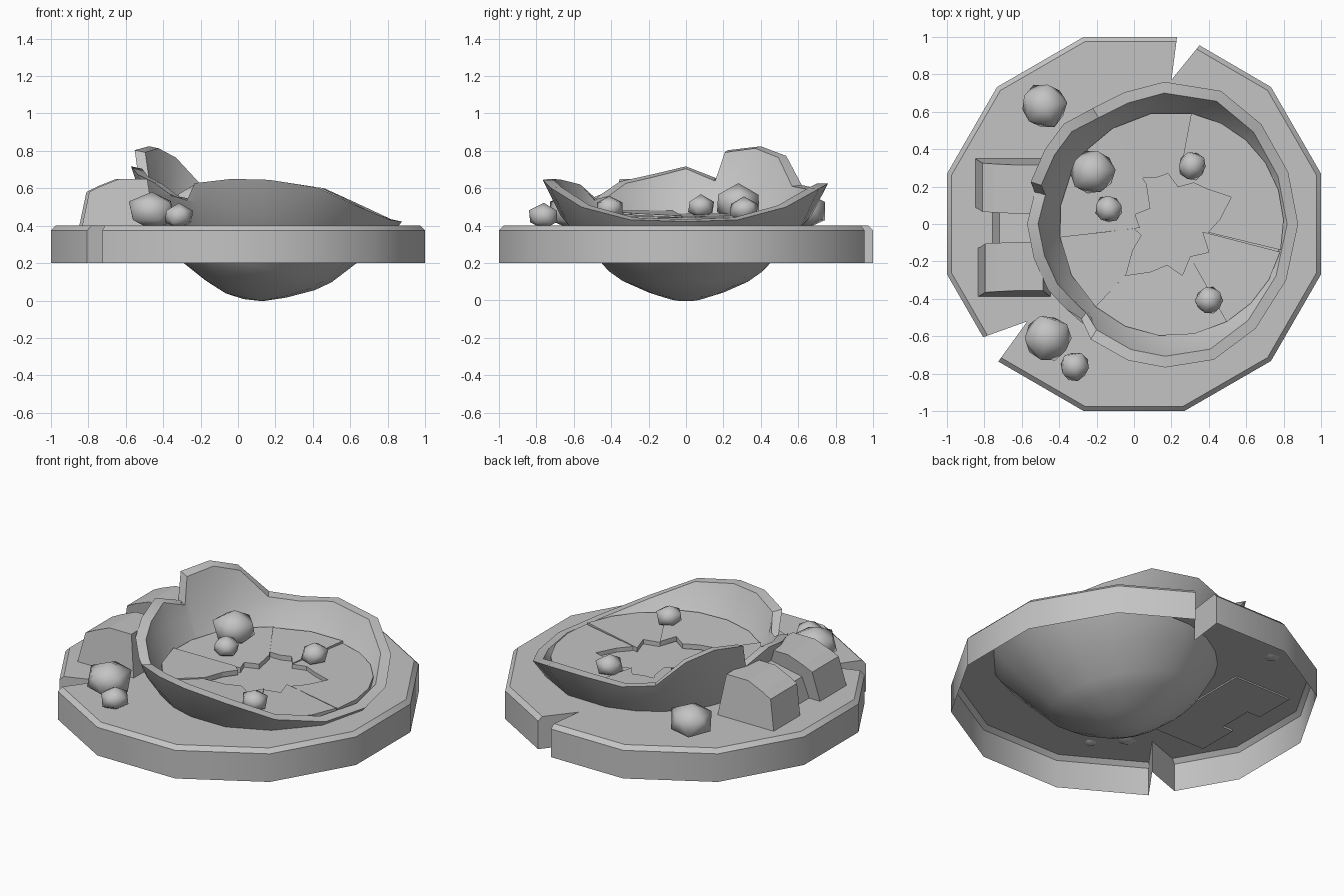
import bpy, bmesh, random
from math import sin, cos, radians, hypot
from mathutils import Vector, Matrix

random.seed(4)
old = bpy.data.objects.get("Cube")
if old:
    bpy.data.objects.remove(old)

stone = bpy.data.materials.new("grey_stone")
stone.use_nodes = True
GREY = (0.55, 0.55, 0.55, 1)
stone.diffuse_color = GREY
stone.node_tree.nodes["Principled BSDF"].inputs["Base Color"].default_value = GREY


def finish(bm, name, angle=35):
    bmesh.ops.recalc_face_normals(bm, faces=bm.faces)
    me = bpy.data.meshes.new(name)
    bm.to_mesh(me)
    bm.free()
    me.materials.append(stone)
    ob = bpy.data.objects.new(name, me)
    bpy.context.collection.objects.link(ob)
    bpy.ops.object.select_all(action='DESELECT')
    ob.select_set(True)
    bpy.context.view_layer.objects.active = ob
    if angle:
        bpy.ops.object.shade_smooth_by_angle(angle=radians(angle))


def polar(r, deg, centre=(0, 0), z=0):
    return Vector((centre[0] + r * cos(radians(deg)), centre[1] + r * sin(radians(deg)), z))


def bridge(bm, low, high):
    """Quads between two closed rings."""
    for i in range(len(low)):
        bm.faces.new((low[i - 1], low[i], high[i], high[i - 1]))


def prism(name, points, move):
    """Closed prism from a polygon, extruded by a vector."""
    bm = bmesh.new()
    low = [bm.verts.new(p) for p in points]
    high = [bm.verts.new(Vector(p) + Vector(move)) for p in points]
    bm.faces.new(low)
    bm.faces.new(high)
    bridge(bm, low, high)
    finish(bm, name, 0)


def sample(table, x):
    """Linear lookup in a list of pairs."""
    for (x0, y0), (x1, y1) in zip(table, table[1:]):
        if x <= x1:
            return y0 + (y1 - y0) * (x - x0) / (x1 - x0)
    return table[-1][1]


# Platform: open-bottomed twelve-sided shell with two cracks and a round hole
HUB = (0.2, 0)
CRACKS = {2: ((0.35, 0.955), (0.2, 0.77), (0.23, 1)),
          7: ((-0.806, -0.605), (-0.57, -0.52), (-0.725, -0.735))}
outline = []
for i in range(12):
    if i in CRACKS:
        outline += [Vector((x, y, 0)) for x, y in CRACKS[i]]
    else:
        outline.append(polar(1.0353, 15 + 30 * i))
count = len(outline)


def chamfered(i, d):
    """Move a point in from the outer edges only, leaving crack walls upright."""
    p = outline[i]
    a = (p - outline[i - 1]).normalized()
    b = (outline[(i + 1) % count] - p).normalized()
    na, nb = Vector((-a.y, a.x, 0)), Vector((-b.y, b.x, 0))
    outer_a, outer_b = -na.dot(p) > 0.9, -nb.dot(p) > 0.9
    if outer_a and outer_b:
        return p + (na + nb) * d / (1 + na.dot(nb))
    if outer_a:
        return p + b * d / na.dot(b)
    if outer_b:
        return p - a * d / nb.dot(-a)
    return p


bm = bmesh.new()
rings = []
for z, d in ((0.2, 0), (0.375, 0), (0.4, 0.025)):
    rings.append([bm.verts.new(chamfered(i, d) + Vector((0, 0, z))) for i in range(count)])
bridge(bm, rings[0], rings[1])
bridge(bm, rings[1], rings[2])
hole = [bm.verts.new(polar(0.6, 15 * i, HUB, 0.4)) for i in range(24)]
edges = [bm.edges.get((rings[2][i - 1], rings[2][i])) for i in range(count)]
edges += [bm.edges.new((hole[i - 1], hole[i])) for i in range(24)]
bmesh.ops.triangle_fill(bm, edges=edges, use_beauty=True, normal=(0, 0, 1))
finish(bm, "platform")

# Tilted broken bowl: thick revolved wall whose rim height changes with direction
PROFILE = [(-0.575, 0), (-0.565, 0.1), (-0.52, 0.22), (-0.45, 0.36), (-0.39, 0.44), (-0.25, 0.56),
           (-0.12, 0.67), (0, 0.74), (0.1, 0.775), (0.3, 0.78)]
RIM = [(0, .42), (22, .43), (45, .5), (67, .6), (90, .625), (106, .6), (121, .62),
       (136, .77), (149, .82), (163, .8), (166, .66), (180, .72), (195, .68), (210, .645),
       (222, .58), (231, .53), (238, .63), (255, .65), (270, .645), (290, .605), (312, .5), (336, .43)]
tilt = Matrix.Translation((0.15, 0, 0.57)) @ Matrix.Rotation(radians(12), 4, 'Y')
bm = bmesh.new()
columns = []
for deg, z in RIM:
    top = (z - 0.57 + 0.208 * 0.75 * cos(radians(deg))) / 0.978
    rim_r = sample(PROFILE, top)
    section = [(r, h) for h, r in PROFILE[:7]] + [(rim_r, top), (rim_r - 0.06, top)]
    section += [(r * 0.92, h * 0.92) for h, r in reversed(PROFILE[:7])]
    columns.append([bm.verts.new(tilt @ polar(r, deg, z=h)) for r, h in section])
for a, b in zip(columns, columns[1:] + columns[:1]):
    for k in range(len(a) - 1):
        bm.faces.new((a[k], b[k], b[k + 1], a[k + 1]))
bmesh.ops.remove_doubles(bm, verts=bm.verts, dist=0.0005)
finish(bm, "broken_bowl", 35)

# Cracked floor: a low disc carrying tilted slabs with jagged inner edges
prism("floor_base", [polar(0.59, 15 * i, HUB, 0.39) for i in range(24)], (0, 0, 0.03))
SLABS = [(-13, 80, .0, (.2, .26, .35, .27, .25, .2)), (80, 122, .015, (.2, .27, .26, .29)),
         (122, 187, .02, (.25, .14, .2, .17)), (187, 228, .035, (.2, .17, .25, .36)),
         (228, 300, .025, (.37, .28, .22, .28, .2)), (300, 346, .005, (.2, .25, .17))]
for start, end, lift, jag in SLABS:
    n = len(jag) - 1
    pts = [polar(r, start + (end - start) * i / n, HUB) for i, r in enumerate(jag)]
    steps = max(2, (end - start) // 15)
    pts += [polar(0.6, end - (end - start) * i / steps - 0.4, HUB) for i in range(steps + 1)]
    for p in pts:
        p.z = 0.415 + lift * hypot(p.x - HUB[0], p.y) / 0.6
    prism("floor_slab", pts, (0, 0, 0.03))

# Two broken step blocks behind the bowl, joined by a lower one
STEP = [(-0.85, 0.39), (-0.81, 0.58), (-0.75, 0.61), (-0.65, 0.65), (-0.5, 0.65), (-0.46, 0.39)]
for name, y, width, shift, lean in (("left_step", 0.35, -0.26, 0, -0.13), ("right_step", -0.39, 0.26, 0.015, 0.13)):
    prism(name, [(x + shift, y + lean * (z - 0.39), z) for x, z in STEP], (0, width, 0))
prism("middle_step", [(-0.76, -0.15, 0.39), (-0.72, -0.15, 0.53), (-0.5, -0.15, 0.58), (-0.46, -0.15, 0.39)],
      (0, 0.27, 0))

# Boulders
ROCKS = [(-0.48, 0.63, 0.48, 0.125), (-0.46, -0.61, 0.48, 0.125), (-0.315, -0.76, 0.45, 0.08),
         (-0.22, 0.28, 0.52, 0.125), (-0.135, 0.08, 0.5, 0.075), (0.31, 0.31, 0.485, 0.078),
         (0.4, -0.41, 0.495, 0.075)]
for x, y, z, r in ROCKS:
    bm = bmesh.new()
    bmesh.ops.create_icosphere(bm, subdivisions=1, radius=r * 1.08)
    bmesh.ops.rotate(bm, verts=bm.verts, matrix=Matrix.Rotation(random.uniform(0, 6), 3, 'Z'))
    for v in bm.verts:
        v.co *= random.uniform(0.92, 1.06)
        v.co.z *= 0.8
    bmesh.ops.translate(bm, verts=bm.verts, vec=(x, y, z))
    finish(bm, "boulder", 80)
